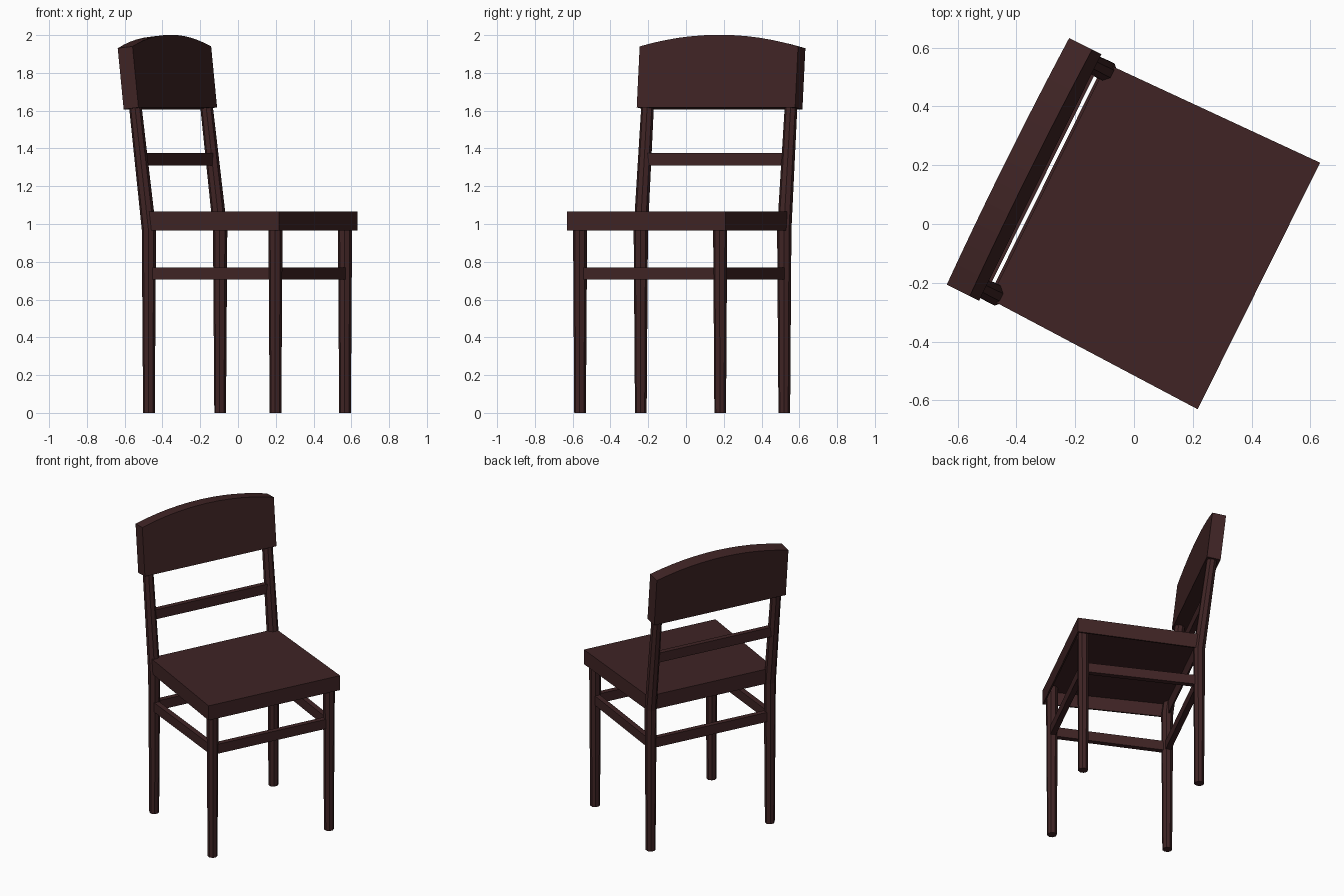
import bpy, bmesh, math
from mathutils import Matrix, Vector

if "Cube" in bpy.data.objects:
    bpy.data.objects.remove(bpy.data.objects["Cube"])

TURN = Matrix.Rotation(math.radians(63.6), 4, 'Z')  # whole chair is turned on its stand

wood = bpy.data.materials.new("dark_red_brown_wood")
wood.diffuse_color = (0.050, 0.0175, 0.018, 1)
wood.use_nodes = True
wood.node_tree.nodes["Principled BSDF"].inputs["Base Color"].default_value = wood.diffuse_color


def loft(name, rings):
    """Skin a list of equal-length rings and cap both ends."""
    bm = bmesh.new()
    rows = [[bm.verts.new(p) for p in ring] for ring in rings]
    n = len(rows[0])
    for a, b in zip(rows, rows[1:]):
        for i in range(n):
            j = (i + 1) % n
            bm.faces.new((a[i], a[j], b[j], b[i]))
    bm.faces.new(rows[0][::-1])
    bm.faces.new(rows[-1])
    bmesh.ops.recalc_face_normals(bm, faces=bm.faces)
    mesh = bpy.data.meshes.new(name)
    bm.to_mesh(mesh)
    bm.free()
    mesh.materials.append(wood)
    ob = bpy.data.objects.new(name, mesh)
    bpy.context.collection.objects.link(ob)
    ob.matrix_world = TURN
    return ob


def octagon(x, y, z, r):
    return [(x + r * math.cos(a), y + r * math.sin(a), z)
            for a in (math.pi / 8 + i * math.pi / 4 for i in range(8))]


def bar(name, a, b, thick, z0, z1):
    """Flat horizontal bar between two ground points."""
    a, b = Vector(a), Vector(b)
    d = (b - a).normalized()
    o = Vector((-d.y, d.x)) * thick / 2
    pts = [a - o, b - o, b + o, a + o]
    return loft(name, [[(p.x, p.y, z) for p in pts] for z in (z0, z1)])


# Seat: thin-walled tray, open underneath, slightly narrower at the back
def seat_ring(z, inset):
    f, b = 0.468 - inset, 0.447 - inset
    front, back = -0.474 + inset, 0.325 - inset
    return [(-f, front, z), (f, front, z), (b, back, z), (-b, back, z)]


loft("seat", [seat_ring(1.055, 0.01), seat_ring(0.965, 0.01),
              seat_ring(0.965, 0), seat_ring(1.065, 0)])

# Legs and leaning back posts
FX, FY, BX, BY = 0.414, -0.427, 0.424, 0.316
for side, s in (("left", -1), ("right", 1)):
    loft("front_leg_" + side, [octagon(s * FX, FY, 0, 0.031),
                               octagon(s * FX, FY, 1.058, 0.038)])
    loft("back_post_" + side, [octagon(s * BX, BY, 0, 0.031),
                               octagon(s * BX, BY, 0.97, 0.038),
                               octagon(s * BX, BY + 0.090, 1.70, 0.033)])
    bar("side_stretcher_" + side, (s * FX, FY), (s * BX, BY), 0.035, 0.705, 0.77)

# Front and back stretchers
bar("front_stretcher", (-FX, FY), (FX, FY), 0.035, 0.705, 0.77)
bar("back_stretcher", (-BX, BY), (BX, BY), 0.035, 0.705, 0.77)

# Thin slat of the backrest
bar("back_slat", (-BX, 0.363), (BX, 0.363), 0.035, 1.31, 1.375)

# Top panel with arched upper edge, leaning back
lean = math.radians(6.2)
up = Vector((0, math.sin(lean), math.cos(lean)))
through = Vector((0, math.cos(lean), -math.sin(lean)))
half, rise, steps = 0.468, 0.062, 12
radius = (half ** 2 + rise ** 2) / (2 * rise)
sweep = math.asin(half / radius)
outline = [(-half, 0), (half, 0)]
for i in range(steps + 1):
    a = sweep * (1 - 2 * i / steps)
    outline.append((radius * math.sin(a), 0.387 - radius * (1 - math.cos(a))))
base = Vector((0, 0.356, 1.617))
loft("top_panel", [[base + Vector((x, 0, 0)) + up * h + through * t for x, h in outline]
                   for t in (0, 0.088)])
